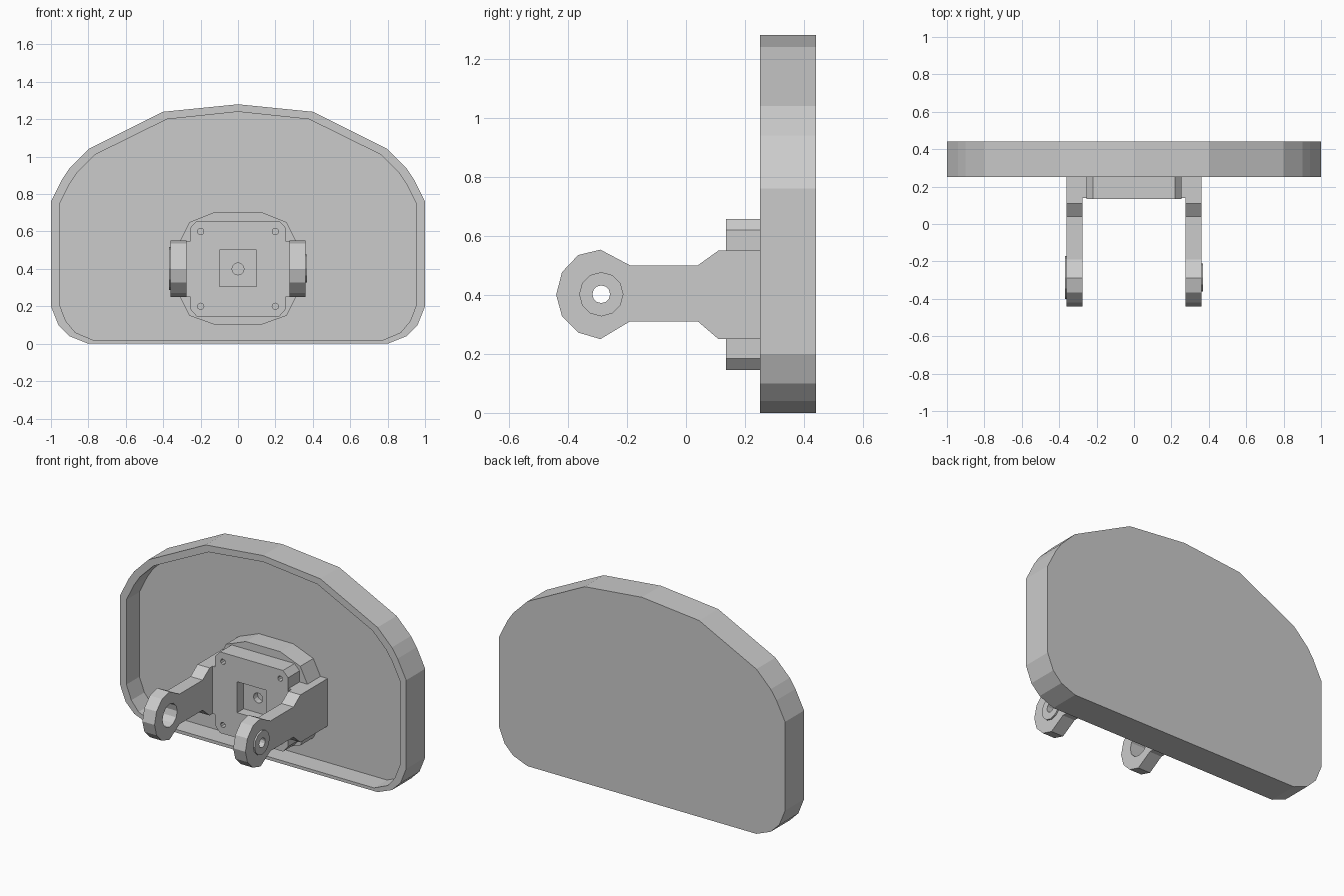
import bpy, bmesh, math

if "Cube" in bpy.data.objects:
    bpy.data.objects.remove(bpy.data.objects["Cube"])


def prism(name, pts, axis, a, b):
    """Extrude a 2D outline: (x, z) along y, or (y, z) along x."""
    bm = bmesh.new()
    rings = []
    for t in (a, b):
        rings.append([bm.verts.new((p, t, z) if axis == 'y' else (t, p, z)) for p, z in pts])
    n = len(pts)
    bm.faces.new(rings[0])
    bm.faces.new(rings[1])
    for i in range(n):
        j = (i + 1) % n
        bm.faces.new((rings[0][i], rings[0][j], rings[1][j], rings[1][i]))
    bmesh.ops.recalc_face_normals(bm, faces=bm.faces)
    me = bpy.data.meshes.new(name)
    bm.to_mesh(me)
    bm.free()
    ob = bpy.data.objects.new(name, me)
    bpy.context.collection.objects.link(ob)
    return ob


def mirrored(half):
    """Complete a right-half outline across x = 0."""
    return half + [(-x, z) for x, z in reversed(half) if x > 0]


def circle(cx, cz, r, n=12):
    return [(cx + r * math.cos(2 * math.pi * i / n), cz + r * math.sin(2 * math.pi * i / n))
            for i in range(n)]


def rect(x0, x1, z0, z1):
    return [(x0, z0), (x1, z0), (x1, z1), (x0, z1)]


def cut(ob, cutter):
    m = ob.modifiers.new("cut", 'BOOLEAN')
    m.operation = 'DIFFERENCE'
    m.solver = 'EXACT'
    m.object = cutter
    cutter.hide_render = True
    cutter.hide_set(True)


# Hollow panel, open to the front
outer = [(0, 1.28), (0.4, 1.24), (0.8, 1.04), (0.9, 0.94), (0.94, 0.88), (1, 0.76),
         (1, 0.2), (0.96, 0.1), (0.9, 0.04), (0.8, 0)]
inner = [(0, 1.24), (0.38, 1.2), (0.765, 1.01), (0.86, 0.915), (0.9, 0.855), (0.955, 0.745),
         (0.955, 0.21), (0.92, 0.12), (0.87, 0.06), (0.775, 0.02)]
panel = prism("panel_shell", mirrored(outer), 'y', 0.25, 0.44)
cut(panel, prism("recess_cutter", mirrored(inner), 'y', 0.15, 0.38))

# Backing plate inside the recess
prism("mount_plate", mirrored([(0.12, 0.705), (0.26, 0.65), (0.315, 0.54), (0.315, 0.26),
                               (0.26, 0.15), (0.12, 0.1)]), 'y', 0.25, 0.385)

# Mounting block with square pocket, centre bore and screw holes
block = prism("mount_block", mirrored([(0.22, 0.657), (0.255, 0.62), (0.255, 0.185),
                                       (0.22, 0.145)]), 'y', 0.135, 0.26)
cut(block, prism("pocket_cutter", rect(-0.1, 0.1, 0.305, 0.5), 'y', 0.05, 0.2))
cut(block, prism("bore_cutter", circle(0, 0.4, 0.032), 'y', 0.1, 0.24))
for x in (-0.2, 0.2):
    for z in (0.2, 0.6):
        cut(block, prism("screw_cutter", circle(x, z, 0.017, 8), 'y', 0.05, 0.2))

# Hinge arms with knuckles, root lugs and bosses (left bore is larger)
arm = [(0.385, 0.55), (0.11, 0.55), (0.04, 0.5), (-0.19, 0.5), (-0.29, 0.553), (-0.365, 0.535),
       (-0.42, 0.477), (-0.44, 0.4), (-0.42, 0.327), (-0.365, 0.272), (-0.29, 0.25),
       (-0.19, 0.31), (0.04, 0.31), (0.11, 0.25), (0.385, 0.25)]
for side, s, boss_r, bore_r in (("left", -1, 0.115, 0.073), ("right", 1, 0.075, 0.03)):
    a = prism(side + "_arm", arm, 'x', s * 0.275, s * 0.36)
    boss = prism(side + "_boss", circle(-0.287, 0.402, boss_r), 'x', s * 0.355, s * 0.37)
    bore = prism(side + "_bore_cutter", circle(-0.287, 0.402, bore_r), 'x', s * 0.2, s * 0.45)
    cut(a, bore)
    cut(boss, bore)
    lug = prism(side + "_lug", rect(0.25, 0.28, 0.25, 0.55) if s > 0 else
                rect(-0.28, -0.25, 0.25, 0.55), 'y', 0.14, 0.385)
